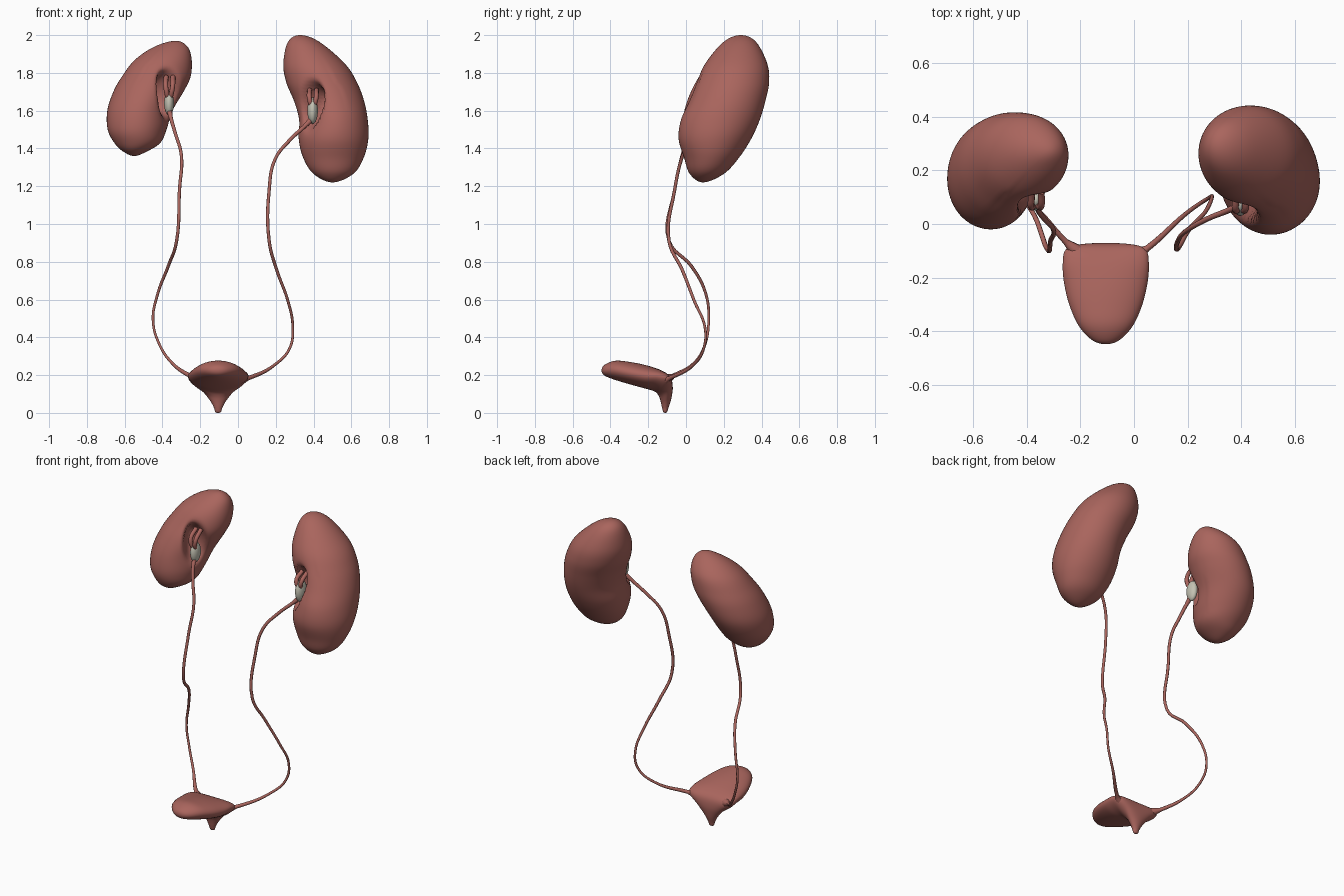
import bpy, bmesh, math
from mathutils import Vector

if "Cube" in bpy.data.objects:
    bpy.data.objects.remove(bpy.data.objects["Cube"])


def material(name, rgb):
    m = bpy.data.materials.new(name)
    m.diffuse_color = (*rgb, 1)
    m.use_nodes = True
    m.node_tree.nodes["Principled BSDF"].inputs["Base Color"].default_value = m.diffuse_color
    return m


RED = material("tissue_red", (0.40, 0.13, 0.11))
PALE = material("pelvis_pale", (0.55, 0.54, 0.45))


def loft(name, keys, segs, sub, reshape=None):
    """Smooth closed loft; key = centre x,y,z, half width x, half height y,z, side lift."""
    keys = [Vector(k) for k in keys]
    flip = lambda k: Vector([*k[:3], -k[3], -k[4], -k[5], k[6]])
    pts = [flip(keys[1])] + keys + [flip(keys[-2])]   # rounds off both tips
    rows = []
    for i in range(1, len(pts) - 2):
        a, b, c, d = pts[i - 1:i + 3]
        for s in range(sub):
            t = s / sub
            rows.append(b + (c - a) * (t / 2)
                        + (a * 2 - b * 5 + c * 4 - d) * (t * t / 2)
                        + (b * 3 - a - c * 3 + d) * (t ** 3 / 2))
    rows.append(keys[-1])
    bm = bmesh.new()
    rings = []
    for x, y, z, w, hy, hz, lift in rows:
        ring = []
        for j in range(segs):
            ang = math.tau * j / segs
            h = math.sin(ang) + lift * math.cos(ang) ** 2
            p = Vector((x + w * math.cos(ang), y + hy * h, z + hz * h))
            ring.append(bm.verts.new(reshape(p) if reshape else p))
        rings.append(ring)
    for r, q in zip(rings, rings[1:]):
        for j in range(segs):
            k = (j + 1) % segs
            bm.faces.new((r[j], r[k], q[k], q[j]))
    bmesh.ops.remove_doubles(bm, verts=bm.verts, dist=1e-5)
    bmesh.ops.recalc_face_normals(bm, faces=bm.faces)
    me = bpy.data.meshes.new(name)
    bm.to_mesh(me)
    bm.free()
    me.materials.append(RED)
    for f in me.polygons:
        f.use_smooth = True
    ob = bpy.data.objects.new(name, me)
    bpy.context.collection.objects.link(ob)
    return ob


def tube(name, pts, radius, scales=None):
    cu = bpy.data.curves.new(name, 'CURVE')
    cu.dimensions = '3D'
    cu.bevel_depth = radius
    cu.bevel_resolution = 2
    cu.resolution_u = 6
    cu.use_fill_caps = True
    sp = cu.splines.new('BEZIER')
    sp.bezier_points.add(len(pts) - 1)
    for i, (bp, p) in enumerate(zip(sp.bezier_points, pts)):
        bp.co = p
        bp.handle_left_type = bp.handle_right_type = 'AUTO'
        bp.radius = scales[i] if scales else 1
    cu.materials.append(RED)
    ob = bpy.data.objects.new(name, cu)
    bpy.context.collection.objects.link(ob)
    bpy.ops.object.select_all(action='DESELECT')
    ob.select_set(True)
    bpy.context.view_layer.objects.active = ob
    bpy.ops.object.convert(target='MESH')
    return ob


def kidney(side, sections, hilum, facing):
    """sections = z, xmin, xmax, ymin, ymax; the hilum is a hollow pushed inwards."""
    hil, n = Vector(hilum), Vector((*facing, 0)).normalized()
    tan = Vector((-n.y, n.x, 0))

    def hollow(p):
        d = p - hil
        if d.dot(n) < -0.12:
            return p
        t, z = d.dot(tan), d.z
        wide = math.exp(-(t / 0.12) ** 2 - (z / 0.15) ** 2)
        deep = math.exp(-((t / 0.055) ** 2 + (z / 0.105) ** 2) ** 2)
        return p - n * (0.025 * wide + 0.13 * deep)

    keys = [((a + b) / 2, (c + d) / 2, z, (b - a) / 2, (d - c) / 2, 0, 0)
            for z, a, b, c, d in sections]
    loft(side + "_kidney", keys, 72, 6, hollow)


def pelvis(side, loc, scale, top):
    bpy.ops.mesh.primitive_uv_sphere_add(segments=24, ring_count=14, location=loc)
    ob = bpy.context.object
    ob.name = side + "_renal_pelvis"
    ob.scale = scale
    ob.data.materials.append(PALE)
    bpy.ops.object.shade_smooth()
    # calyx branches running up into the hollow
    for i, off in enumerate((-0.02, 0.015)):
        a, b = Vector(loc), Vector(top)
        tube(f"{side}_calyx_{i + 1}",
             [a, a.lerp(b, 0.6) + Vector((off, -0.02, 0)), b + Vector((off, 0.04, 0))], 0.013)


# kidneys
kidney("left", [
    (2.00, .33, .33, .29, .29), (1.965, .265, .43, .20, .37), (1.85, .24, .565, .10, .43),
    (1.75, .255, .63, .05, .44), (1.65, .295, .668, .01, .42), (1.55, .32, .687, -.03, .39),
    (1.45, .32, .69, -.04, .345), (1.35, .345, .665, -.01, .28), (1.265, .40, .61, .02, .20),
    (1.22, .50, .50, .09, .09)], (.37, .04, 1.63), (-.65, -.76))
kidney("right", [
    (1.97, -.33, -.33, .27, .27), (1.94, -.44, -.268, .20, .34), (1.87, -.545, -.245, .12, .40),
    (1.78, -.615, -.25, .06, .415), (1.70, -.66, -.285, .02, .41), (1.60, -.692, -.34, -.01, .38),
    (1.50, -.69, -.375, -.02, .32), (1.43, -.655, -.41, 0, .26), (1.385, -.61, -.48, .04, .20),
    (1.36, -.55, -.55, .11, .11)], (-.35, .07, 1.69), (.7, -.71))
pelvis("left", (.395, .075, 1.60), (.028, .045, .07), (.40, .07, 1.71))
pelvis("right", (-.365, .09, 1.64), (.026, .04, .065), (-.36, .08, 1.78))

# ureters, flaring where they enter the bladder
flare = [1.8, 1.2, 1.1] + [1] * 4 + [.9, .8, .8, .9, 1.3, 3]
tube("left_ureter", [
    (.395, .07, 1.56), (.35, .05, 1.515), (.275, .02, 1.445), (.195, -.025, 1.34),
    (.165, -.06, 1.18), (.165, -.09, .91), (.205, -.02, .757), (.265, .045, .59),
    (.29, .10, .455), (.275, .095, .345), (.195, .04, .255), (.05, -.09, .182),
    (.01, -.115, .17)], .009, flare)
tube("right_ureter", [
    (-.365, .085, 1.61), (-.355, .05, 1.56), (-.335, .02, 1.49), (-.30, -.02, 1.365),
    (-.31, -.06, 1.18), (-.325, -.09, .91), (-.37, .03, .775), (-.425, .105, .63),
    (-.45, .12, .49), (-.415, .10, .36), (-.35, .045, .265), (-.255, -.065, .197),
    (-.215, -.10, .18)], .009, flare)

# bladder: top y,z, bottom y,z, half width, side lift; runs from front tip down to the neck
profile = [
    (-.447, .228, -.447, .228, 0, 0), (-.43, .255, -.435, .20, .05, 0),
    (-.375, .276, -.385, .178, .10, 0), (-.30, .270, -.30, .152, .136, 0),
    (-.21, .252, -.22, .130, .156, .1), (-.13, .225, -.175, .117, .160, .4),
    (-.083, .19, -.155, .105, .148, .6), (-.07, .135, -.142, .085, .085, .4),
    (-.078, .075, -.134, .06, .045, .1), (-.092, .03, -.127, .028, .023, 0),
    (-.10, .005, -.12, .005, .015, 0), (-.11, 0, -.11, 0, 0, 0)]
loft("bladder", [(-.105, (a + c) / 2, (b + d) / 2, w, (a - c) / 2, (b - d) / 2, k)
                 for a, b, c, d, w, k in profile], 48, 5)
